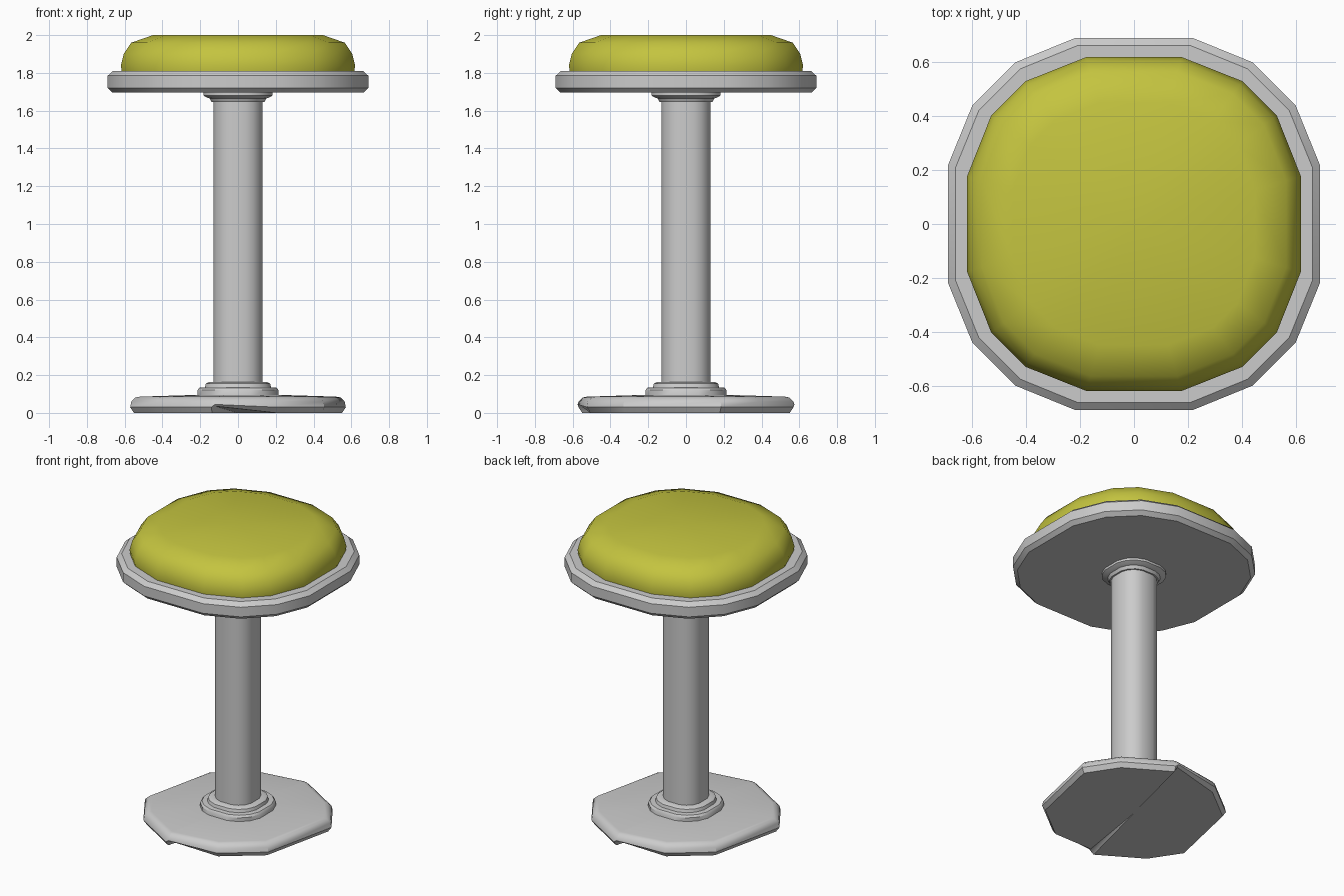
import bpy, bmesh, math

if "Cube" in bpy.data.objects:
    bpy.data.objects.remove(bpy.data.objects["Cube"])


def outline(a, b, c):
    """16-sided rounded-square outline, unit half-width, from one quadrant."""
    quad = [(1, a), (b, c), (c, b), (a, 1)]
    pts = []
    for _ in range(4):
        pts += quad
        quad = [(-y, x) for x, y in quad]
    return pts


def stack(name, profile, pts, edit=None):
    """Loft the outline through (half-width, z) rings and cap both ends."""
    bm = bmesh.new()
    rings = [[bm.verts.new((x * r, y * r, z)) for x, y in pts] for r, z in profile]
    n = len(pts)
    for lo, hi in zip(rings, rings[1:]):
        for i in range(n):
            j = (i + 1) % n
            bm.faces.new((lo[i], lo[j], hi[j], hi[i]))
    for ring, z in ((rings[0], profile[0][1]), (rings[-1], profile[-1][1])):
        mid = bm.verts.new((0, 0, z))
        for i in range(n):
            bm.faces.new((ring[i], ring[(i + 1) % n], mid))
    if edit:
        edit(rings)
    bmesh.ops.recalc_face_normals(bm, faces=bm.faces)
    me = bpy.data.meshes.new(name)
    bm.to_mesh(me)
    bm.free()
    ob = bpy.data.objects.new(name, me)
    bpy.context.collection.objects.link(ob)
    bpy.ops.object.select_all(action='DESELECT')
    ob.select_set(True)
    bpy.context.view_layer.objects.active = ob
    bpy.ops.object.shade_smooth_by_angle(angle=math.radians(38))
    return ob


plate_shape = outline(0.319, 0.87, 0.638)
cushion_shape = outline(0.285, 0.855, 0.65)

# Cushion
cushion = stack("seat_cushion",
                [(0.615, 1.80), (0.62, 1.84), (0.605, 1.90), (0.565, 1.96), (0.45, 2.0)],
                cushion_shape)
mat = bpy.data.materials.new("olive")
mat.diffuse_color = (0.55, 0.55, 0.05, 1)
mat.use_nodes = True
mat.node_tree.nodes["Principled BSDF"].inputs["Base Color"].default_value = mat.diffuse_color
cushion.data.materials.append(mat)

# Metal seat rim
stack("seat_plate",
      [(0.665, 1.695), (0.69, 1.72), (0.69, 1.785), (0.662, 1.81)], plate_shape)

# Post with its stepped collars
stack("post", [(0.13, 0.08), (0.13, 1.70)], plate_shape)
stack("upper_collar",
      [(0.14, 1.645), (0.15, 1.665), (0.165, 1.67), (0.183, 1.68), (0.183, 1.70)],
      plate_shape)
stack("lower_collar",
      [(0.215, 0.08), (0.215, 0.12), (0.205, 0.133), (0.175, 0.135),
       (0.17, 0.155), (0.155, 0.163), (0.12, 0.163)], plate_shape)

# Irregular base: half outline (angle, radius) repeated by a half turn
half = [(-104, 0.587), (-102, 0.587), (-68, 0.565), (-36, 0.565), (18, 0.60), (42, 0.585)]
base_shape = []
for turn in (0, 180):
    for ang, rad in half:
        t = math.radians(ang + turn)
        base_shape.append((rad * math.cos(t), rad * math.sin(t)))


def notch(rings):
    # lift the underside edge at the two opposite steps
    for i in (1, 7):
        rings[0][i].co.z = 0.035
        rings[1][i].co.z = 0.045


stack("base",
      [(0.965, 0.0), (1.0, 0.03), (0.99, 0.06), (0.95, 0.082), (0.91, 0.086), (0.35, 0.096)],
      base_shape, notch)
